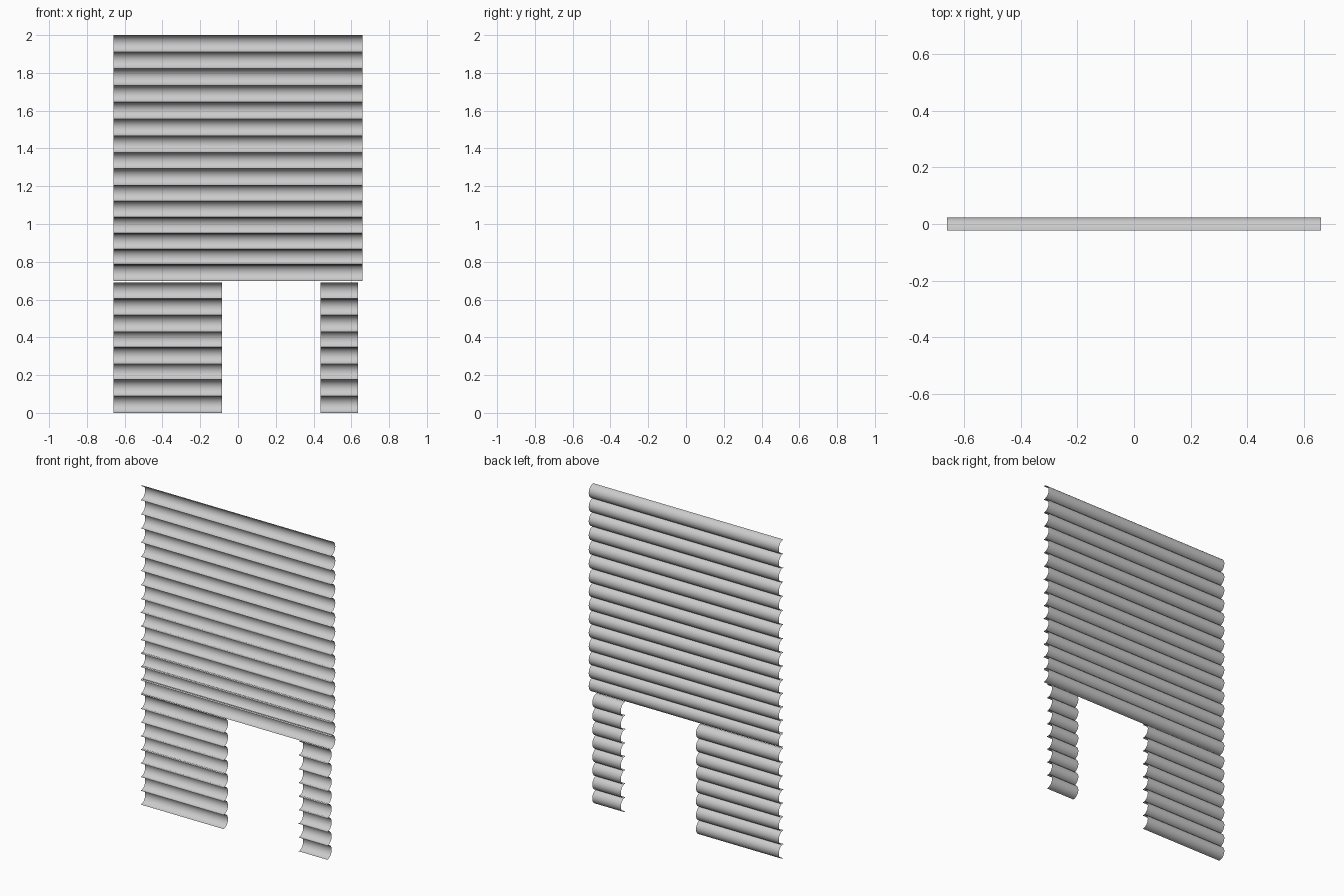
import bpy, math

if "Cube" in bpy.data.objects:
    bpy.data.objects.remove(bpy.data.objects["Cube"])

R = 0.0446      # radius of each half-round slat
SEG = 16        # segments around the half circle


def slat(name, x0, x1, zc):
    """Open half-tube along x, bulging to the back (+y)."""
    verts, faces = [], []
    for i in range(SEG + 1):
        a = -math.pi / 2 + math.pi * i / SEG
        y, z = R * math.cos(a) - R / 2, zc + R * math.sin(a)
        verts += [(x0, y, z), (x1, y, z)]
    for i in range(SEG):
        b = 2 * i
        faces.append((b, b + 2, b + 3, b + 1))
    me = bpy.data.meshes.new(name)
    me.from_pydata(verts, [], faces)
    me.update()
    for p in me.polygons:
        p.use_smooth = True
    ob = bpy.data.objects.new(name, me)
    bpy.context.collection.objects.link(ob)
    return ob


def stack(name, x0, x1, joints):
    """One slat between each pair of neighbouring joint heights."""
    for k, (top, bottom) in enumerate(zip(joints, joints[1:])):
        zc = (top + bottom) / 2
        if k == 0:
            zc = top - R
        if k == len(joints) - 2:
            zc = bottom + R
        slat(f"{name}_{k + 1}", x0, x1, zc)


# Slightly uneven joint heights, top to bottom
upper = [2.0, 1.911, 1.823, 1.734, 1.645, 1.556, 1.467, 1.378, 1.291,
         1.206, 1.12, 1.035, 0.948, 0.867, 0.781, 0.698]
lower = [0.69, 0.603, 0.517, 0.429, 0.346, 0.26, 0.175, 0.088, 0.0]

# Wall above the doorway
stack("upper_wall_slat", -0.66, 0.66, upper)
# Wall pieces on both sides of the doorway
stack("left_wall_slat", -0.66, -0.085, lower)
stack("right_wall_slat", 0.437, 0.635, lower)
